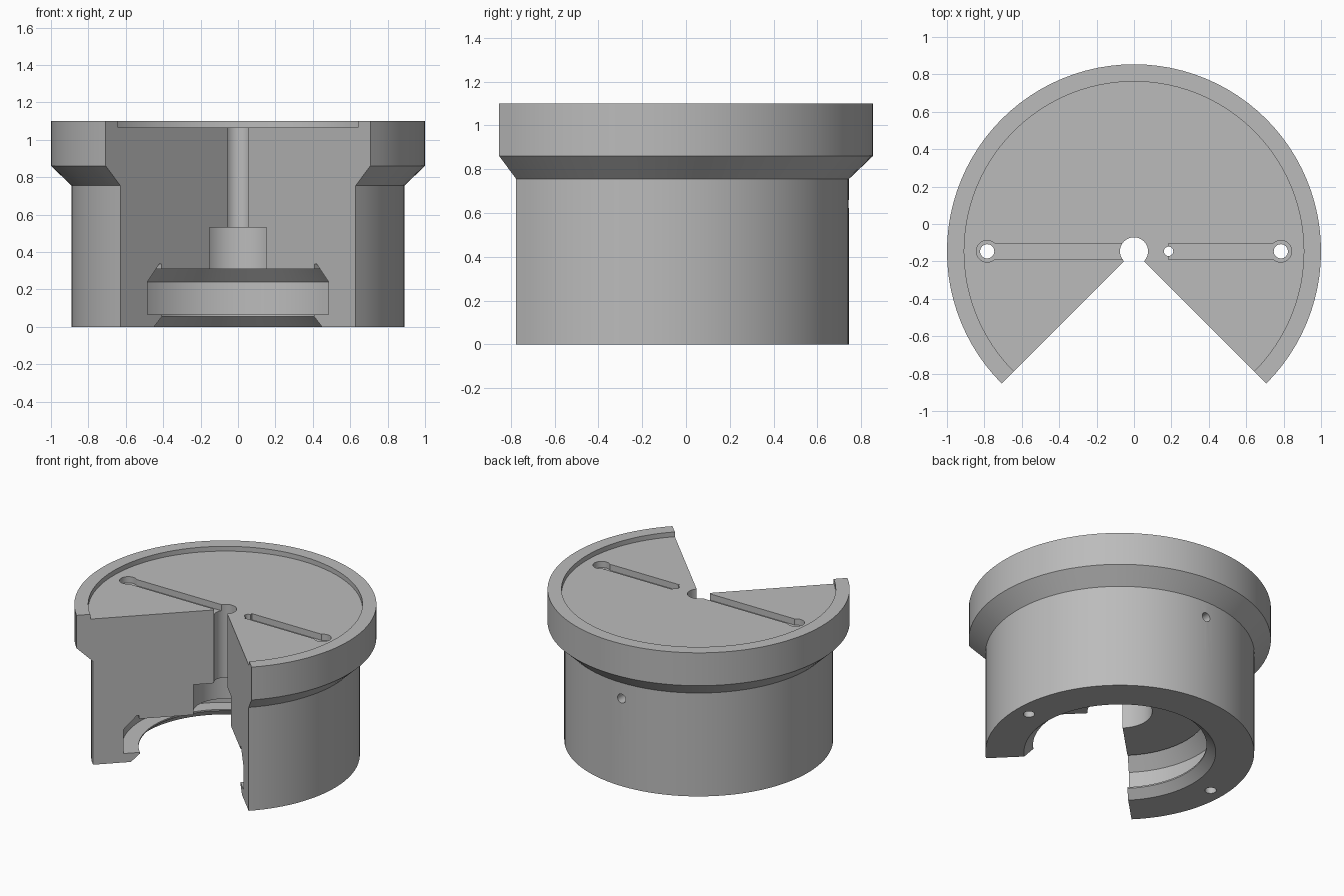
import bpy, bmesh, math
from mathutils import Matrix, Vector

cube = bpy.data.objects.get("Cube")
if cube:
    bpy.data.objects.remove(cube)

AXIS_Y = -0.146   # centre line of the turned body
FLOOR = 1.065     # recessed top face
SLOT_Z = 1.02     # bottom of the slots

grey = bpy.data.materials.new("machined_grey")
grey.use_nodes = True
colour = (0.5, 0.5, 0.5, 1)
grey.diffuse_color = colour
grey.node_tree.nodes["Principled BSDF"].inputs["Base Color"].default_value = colour


def make_object(name, bm):
    bmesh.ops.recalc_face_normals(bm, faces=bm.faces)
    mesh = bpy.data.meshes.new(name)
    bm.to_mesh(mesh)
    bm.free()
    obj = bpy.data.objects.new(name, mesh)
    bpy.context.collection.objects.link(obj)
    return obj


def turned(name, profile, start, sweep, steps):
    """Sweep a closed (radius, z) profile round the axis and cap both ends."""
    bm = bmesh.new()
    rings = []
    for i in range(steps + 1):
        a = math.radians(start + sweep * i / steps)
        rings.append([bm.verts.new((r * math.cos(a), AXIS_Y + r * math.sin(a), z))
                      for r, z in profile])
    n = len(profile)
    for a, b in zip(rings, rings[1:]):
        for k in range(n):
            m = (k + 1) % n
            bm.faces.new((a[k], a[m], b[m], b[k]))
    bm.faces.new(rings[0])
    bm.faces.new(rings[-1])
    return make_object(name, bm)


def drill(name, start, end, radius):
    start, end = Vector(start), Vector(end)
    way = end - start
    bm = bmesh.new()
    bmesh.ops.create_cone(bm, cap_ends=True, segments=32, radius1=radius, radius2=radius,
                          depth=way.length,
                          matrix=Matrix.Translation((start + end) / 2)
                          @ way.to_track_quat('Z', 'Y').to_matrix().to_4x4())
    return make_object(name, bm)


def slot(name, x0, x1):
    bm = bmesh.new()
    size = (x1 - x0, 0.085, 0.2)
    bmesh.ops.create_cube(bm, size=1, matrix=Matrix.Translation(
        ((x0 + x1) / 2, AXIS_Y, SLOT_Z + 0.1)) @ Matrix.Diagonal((*size, 1)))
    return make_object(name, bm)


# Flanged body with a stepped bore and a quarter cut away at the front
profile = [
    (0.635, 0), (0.89, 0), (0.89, 0.755), (1, 0.86), (1, 1.1), (0.908, 1.1),
    (0.908, FLOOR), (0.075, FLOOR), (0.075, 0.53), (0.215, 0.53), (0.215, 0.31),
    (0.58, 0.31), (0.58, 0.335), (0.595, 0.335), (0.685, 0.24), (0.685, 0.065),
    (0.575, 0.065), (0.575, 0.055),
]
body = turned("flanged_body", profile, -45, 270, 72)
body.data.materials.append(grey)

# Slots, screw holes and the blind side hole
cutters = [slot("long_slot_cutter", -0.785, -0.05),
           slot("short_slot_cutter", 0.185, 0.785),
           drill("small_hole_cutter", (0.185, AXIS_Y, 0.45), (0.185, AXIS_Y, 1.3), 0.025),
           drill("side_hole_cutter", (0, 1, 0.64), (0, 0.4, 0.64), 0.033)]
for side in (-1, 1):
    x = side * 0.785
    cutters.append(drill("pocket_cutter", (x, AXIS_Y, SLOT_Z), (x, AXIS_Y, 1.25), 0.058))
    cutters.append(drill("through_hole_cutter", (x, AXIS_Y, -0.1), (x, AXIS_Y, 1.3), 0.038))

bpy.ops.object.select_all(action='DESELECT')
body.select_set(True)
bpy.context.view_layer.objects.active = body
for cutter in cutters:
    cutter.hide_render = True
    cut = body.modifiers.new("cut", 'BOOLEAN')
    cut.operation = 'DIFFERENCE'
    cut.solver = 'EXACT'
    cut.object = cutter
    bpy.ops.object.modifier_apply(modifier=cut.name)
    bpy.data.objects.remove(cutter)

bpy.ops.object.shade_smooth_by_angle(angle=math.radians(25))
